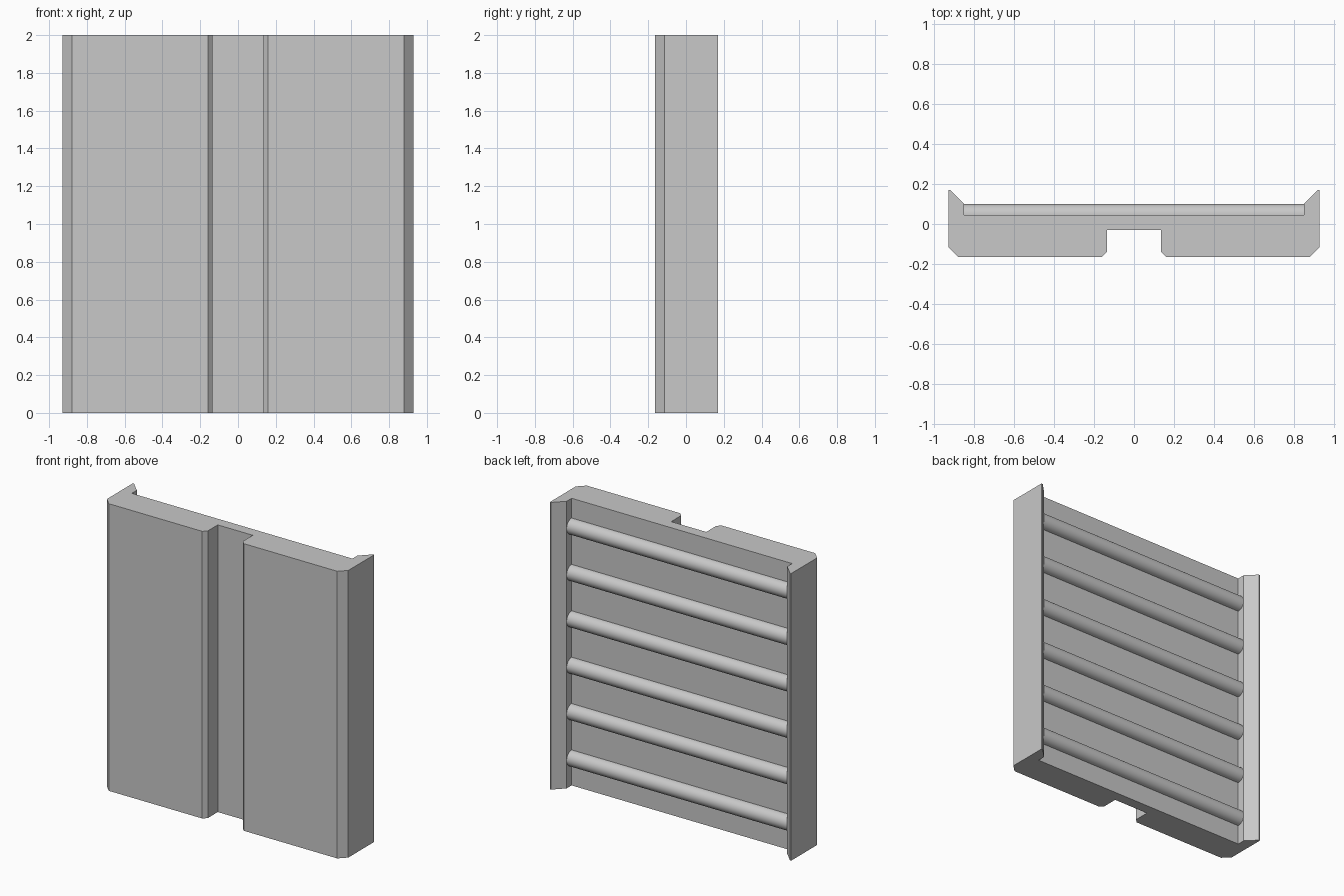
import bpy
import bmesh
import math

HEIGHT = 2.0

cube = bpy.data.objects.get("Cube")
if cube:
    bpy.data.objects.remove(cube, do_unlink=True)

# Single grey material
grey = bpy.data.materials.new("plain grey")
grey.use_nodes = True
colour = (0.58, 0.58, 0.58, 1.0)
grey.diffuse_color = colour
grey.node_tree.nodes["Principled BSDF"].inputs["Base Color"].default_value = colour


def extrude_profile(name, outline, height):
    """Make an upright prism from a closed (x, y) outline."""
    bm = bmesh.new()
    base = bm.faces.new([bm.verts.new((x, y, 0)) for x, y in outline])
    top = bmesh.ops.extrude_face_region(bm, geom=[base])["geom"]
    verts = [v for v in top if isinstance(v, bmesh.types.BMVert)]
    bmesh.ops.translate(bm, verts=verts, vec=(0, 0, height))
    bmesh.ops.recalc_face_normals(bm, faces=bm.faces)
    mesh = bpy.data.meshes.new(name)
    bm.to_mesh(mesh)
    bm.free()
    mesh.materials.append(grey)
    obj = bpy.data.objects.new(name, mesh)
    bpy.context.collection.objects.link(obj)
    return obj


# Panel: front groove, bevelled front corners, flared rear flanges
half = [(0.135, -0.03), (0.135, -0.14), (0.16, -0.165), (0.88, -0.165),
        (0.93, -0.115), (0.93, 0.17), (0.92, 0.17), (0.85, 0.1), (0.85, 0.045)]
outline = half + [(-x, y) for x, y in reversed(half)]
extrude_profile("panel", outline, HEIGHT)

# Half-sunk round bars across the back
BARS = 6
SPACING = 0.323
for i in range(BARS):
    z = HEIGHT / 2 + (i - (BARS - 1) / 2) * SPACING
    bpy.ops.mesh.primitive_cylinder_add(
        vertices=48, radius=0.055, depth=1.7,
        location=(0, 0.045, z), rotation=(0, math.pi / 2, 0))
    bar = bpy.context.object
    bar.name = f"back_bar_{i + 1}"
    bar.data.materials.append(grey)
    bpy.ops.object.shade_smooth_by_angle(angle=math.radians(30))
